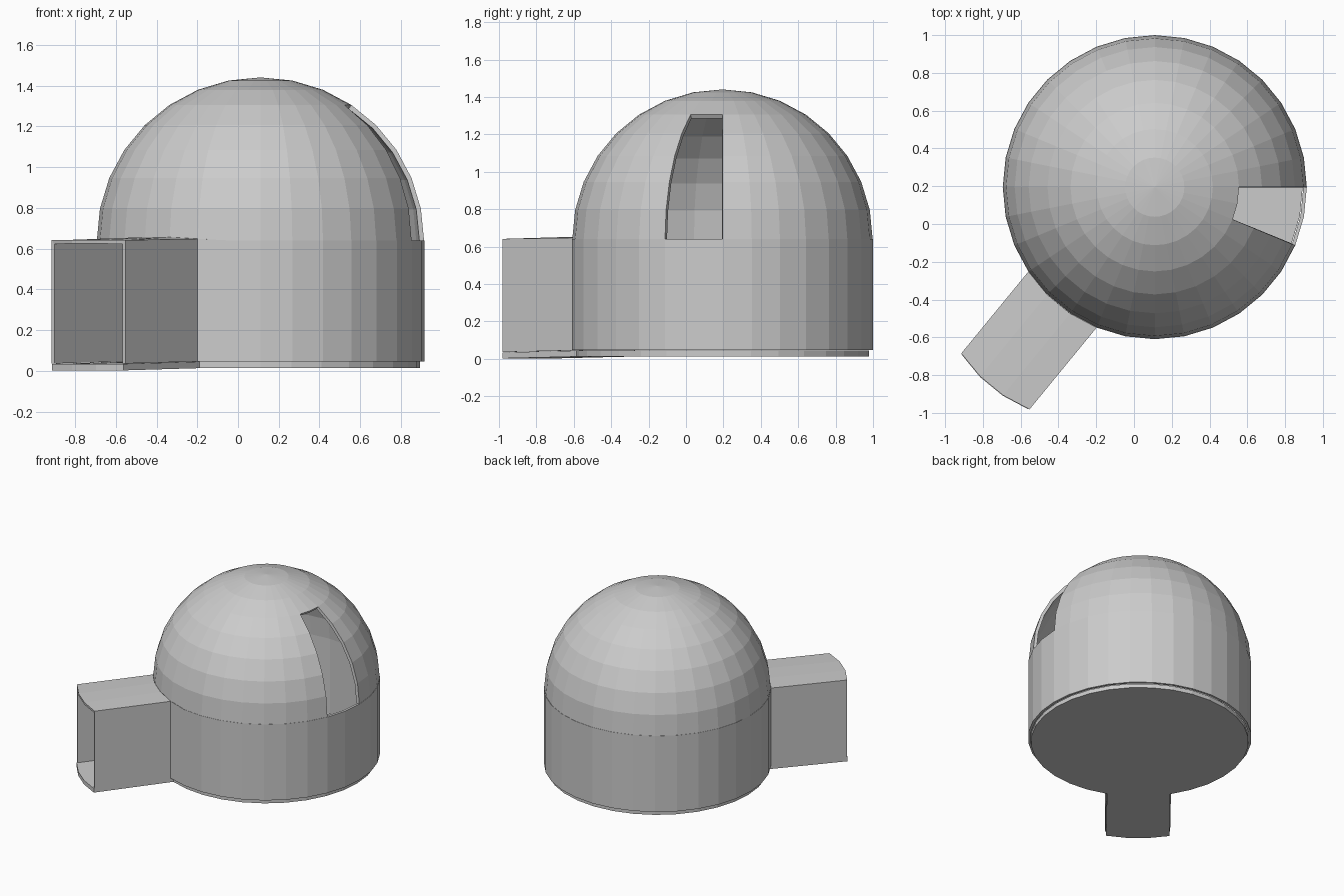
import bpy, bmesh, math

if "Cube" in bpy.data.objects:
    bpy.data.objects.remove(bpy.data.objects["Cube"])

CX, CY, R, N = 0.11, 0.195, 0.805, 32
STEP = 2 * math.pi / N
FIRST, LAST = 19, 22                  # sides that open into the passage
DIR = STEP * (FIRST + LAST) / 2       # passage direction
THICK = 0.023


def point(j, z, r=R, push=0.0):
    a = j * STEP
    return (CX + r * math.cos(a) + push * math.cos(DIR),
            CY + r * math.sin(a) + push * math.sin(DIR), z)


def finish(bm, name, thickness=0):
    mesh = bpy.data.meshes.new(name)
    bm.to_mesh(mesh)
    bm.free()
    ob = bpy.data.objects.new(name, mesh)
    bpy.context.collection.objects.link(ob)
    if thickness:
        mod = ob.modifiers.new("shell", 'SOLIDIFY')
        mod.thickness = thickness
        mod.offset = -1
        mod.use_even_offset = True
    return ob


# Round wall that runs on into the passage walls
bm = bmesh.new()
ring = range(LAST, FIRST + N + 1)
L = 0.56
low = [bm.verts.new(point(LAST, 0.036, push=L))]
low += [bm.verts.new(point(j, 0.046)) for j in ring]
low += [bm.verts.new(point(FIRST, 0.036, push=L))]
top = [bm.verts.new(point(LAST, 0.641, push=L))]
top += [bm.verts.new(point(j, 0.648 if j in (LAST, FIRST + N) else 0.64)) for j in ring]
top += [bm.verts.new(point(FIRST, 0.641, push=L))]
for i in range(len(low) - 1):
    bm.faces.new((low[i], low[i + 1], top[i + 1], top[i]))

# Passage roof, its ends following the round wall
near = [top[-2]] + [bm.verts.new(point(j, 0.656)) for j in range(FIRST + 1, LAST)] + [top[1]]
far = [top[-1]] + [bm.verts.new(point(j, 0.643, push=L)) for j in range(FIRST + 1, LAST)] + [top[0]]
for i in range(LAST - FIRST):
    bm.faces.new((near[i], far[i], far[i + 1], near[i + 1]))
finish(bm, "wall_and_passage", THICK * 0.8)

# Dome with a viewing slot two sides wide and five rows high
bm = bmesh.new()
RD, ROWS = 0.803, 8
rows = []
for k in range(ROWS):
    e = k * STEP
    rows.append([bm.verts.new(point(j, 0.64 + 0.8 * math.sin(e), RD * math.cos(e)))
                 for j in range(N)])
pole = bm.verts.new((CX, CY, 1.44))
for k in range(ROWS):
    for j in range(N):
        if k < 5 and j >= N - 2:
            continue
        n = (j + 1) % N
        if k == ROWS - 1:
            bm.faces.new((rows[k][j], rows[k][n], pole))
        else:
            bm.faces.new((rows[k][j], rows[k][n], rows[k + 1][n], rows[k + 1][j]))
bmesh.ops.delete(bm, geom=[v for v in bm.verts if not v.link_faces], context='VERTS')
finish(bm, "dome", THICK)

# Floor slab: round part plus the slightly sloping passage part
RF, SLAB = 0.783, 0.032
for name, js, passage in (("floor", range(N), False),
                          ("passage_floor", range(FIRST, LAST + 1), True)):
    bm = bmesh.new()
    if passage:
        outline = [point(j, 0.002, RF, 0.585) for j in js]
        outline += [point(j, 0.013, RF) for j in reversed(js)]
    else:
        outline = [point(j, 0.013, RF) for j in js]
    bottom = [bm.verts.new(p) for p in outline]
    upper = [bm.verts.new((x, y, z + SLAB)) for x, y, z in outline]
    count = len(bottom)
    bm.faces.new(bottom[::-1])
    bm.faces.new(upper)
    for i in range(count):
        n = (i + 1) % count
        bm.faces.new((bottom[i], bottom[n], upper[n], upper[i]))
    finish(bm, name)
